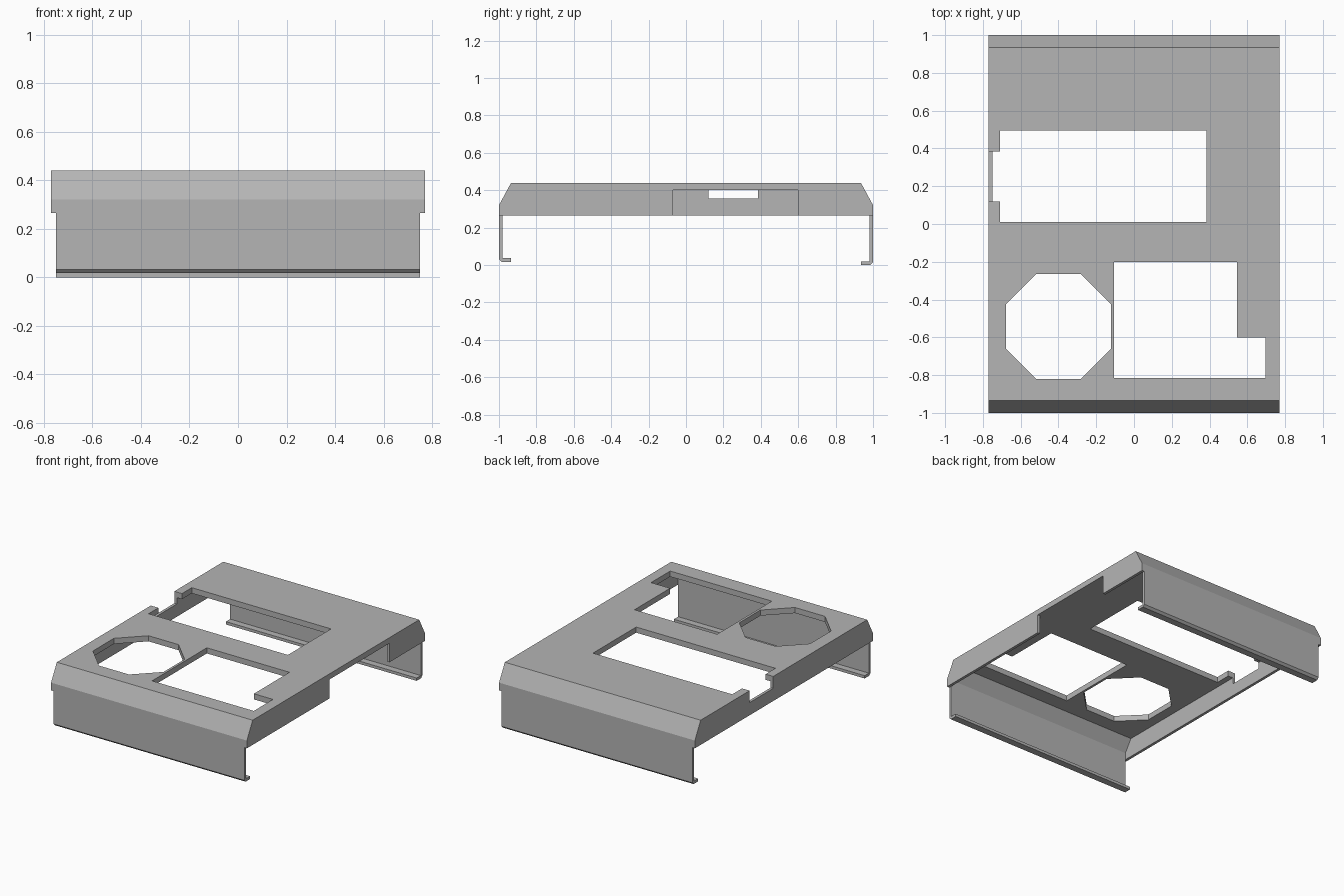
import bpy, bmesh
from mathutils import Vector

cube = bpy.data.objects.get("Cube")
if cube:
    bpy.data.objects.remove(cube, do_unlink=True)

GREY = (0.46, 0.46, 0.46, 1.0)
steel = bpy.data.materials.new("grey_sheet_steel")
steel.use_nodes = True
steel.diffuse_color = GREY
steel.node_tree.nodes["Principled BSDF"].inputs["Base Color"].default_value = GREY


def prism(name, outline, axis, low, high):
    """Extrude a closed outline along x (points are y, z) or z (points are x, y)."""
    bm = bmesh.new()
    place = (lambda a, b: (low, a, b)) if axis == "x" else (lambda a, b: (a, b, low))
    face = bm.faces.new([bm.verts.new(place(a, b)) for a, b in outline])
    new = bmesh.ops.extrude_face_region(bm, geom=[face])["geom"]
    shift = Vector((high - low, 0, 0)) if axis == "x" else Vector((0, 0, high - low))
    bmesh.ops.translate(bm, vec=shift, verts=[g for g in new if isinstance(g, bmesh.types.BMVert)])
    bmesh.ops.recalc_face_normals(bm, faces=bm.faces)
    mesh = bpy.data.meshes.new(name)
    bm.to_mesh(mesh)
    bm.free()
    mesh.materials.append(steel)
    obj = bpy.data.objects.new(name, mesh)
    bpy.context.collection.objects.link(obj)
    return obj


TOP, UNDER, SKIRT = 0.44, 0.40, 0.265
OUT, IN = 0.77, 0.75


# Bent sheet: sloped shoulder, end wall and turned-in lip at each end
def end_profile(side, base):
    pts = [(0.935, TOP), (1, 0.32), (1, base + 0.015), (0.985, base), (0.935, base),
           (0.935, base + 0.02), (0.982, base + 0.02), (0.982, 0.315), (0.925, UNDER)]
    return [(side * y, z) for y, z in pts]


front = end_profile(-1, 0.017)
back = end_profile(1, 0.0)
cover = prism("cover_sheet", front + back[::-1], "x", -IN, IN)

# Openings in the top panel
drive_bay = [(-0.71, 0.01), (0.385, 0.01), (0.385, 0.495), (-0.71, 0.495),
             (-0.71, 0.385), (-0.8, 0.385), (-0.8, 0.12), (-0.71, 0.12)]
stepped_bay = [(-0.105, -0.815), (0.695, -0.815), (0.695, -0.6),
               (0.545, -0.6), (0.545, -0.2), (-0.105, -0.2)]
cx, cy, r, h = -0.4, -0.543, 0.278, 0.118
fan_hole = [(cx + a * r, cy + b * h) if flat else (cx + a * h, cy + b * r)
            for a, b, flat in [(1, -1, 1), (1, 1, 1), (1, 1, 0), (-1, 1, 0),
                               (-1, 1, 1), (-1, -1, 1), (-1, -1, 0), (1, -1, 0)]]

for name, outline in (("drive_bay", drive_bay), ("stepped_bay", stepped_bay), ("fan_hole", fan_hole)):
    cutter = prism(name + "_cutter", outline, "z", 0.36, 0.5)
    cutter.hide_render = True
    cutter.hide_set(True)
    cutter.display_type = "WIRE"
    cut = cover.modifiers.new(name, "BOOLEAN")
    cut.operation, cut.solver, cut.object = "DIFFERENCE", "EXACT", cutter

# Apply the cuts and drop the cutters
bpy.context.view_layer.update()
graph = bpy.context.evaluated_depsgraph_get()
result = bpy.data.meshes.new_from_object(cover.evaluated_get(graph))
cutters = [m.object for m in cover.modifiers]
cover.modifiers.clear()
cover.data = result
for c in cutters:
    bpy.data.objects.remove(c, do_unlink=True)

# Side skirts, one notched from below and one from above
lower_notch = [(-0.07, SKIRT), (-0.07, UNDER), (0.6, UNDER), (0.6, SKIRT)]
upper_notch = [(0.385, TOP), (0.385, 0.355), (0.12, 0.355), (0.12, TOP)]
bottom = [(-1, 0.32), (-1, SKIRT)]
rise = [(1, SKIRT), (1, 0.32), (0.935, TOP)]
close = [(-0.935, TOP)]
prism("left_skirt", bottom + lower_notch + rise + close, "x", IN, OUT)
prism("right_skirt", bottom + rise + upper_notch + close, "x", -OUT, -IN)
